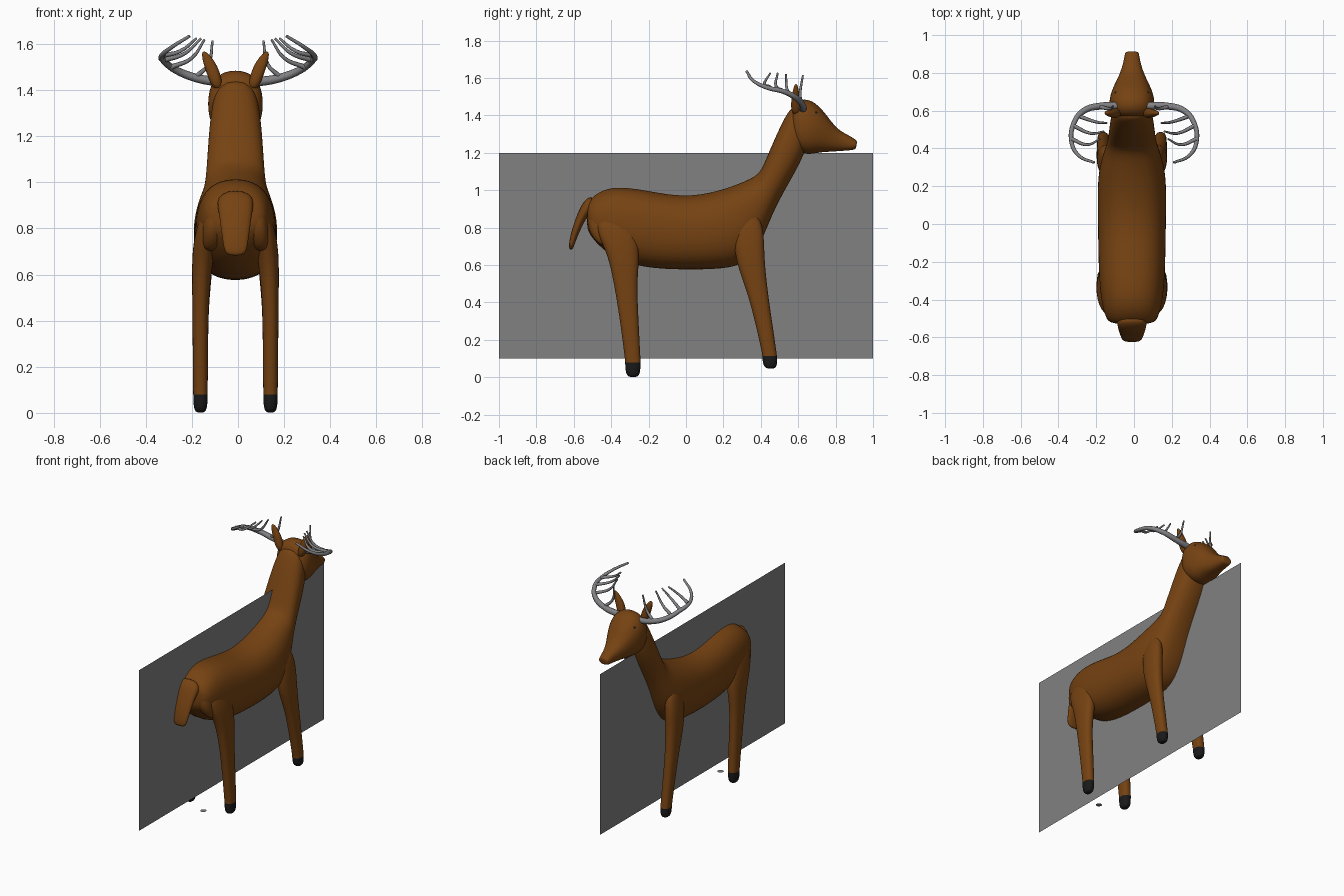
import bpy
import bmesh
import math
from mathutils import Vector

cube = bpy.data.objects.get("Cube")
if cube:
    bpy.data.objects.remove(cube, do_unlink=True)

MID = -0.011  # centre line of the animal


def make_material(name, colour):
    mat = bpy.data.materials.new(name)
    mat.use_nodes = True
    mat.diffuse_color = (*colour, 1)
    mat.node_tree.nodes["Principled BSDF"].inputs["Base Color"].default_value = (*colour, 1)
    return mat


brown = make_material("brown_coat", (0.18, 0.055, 0.006))
black = make_material("black", (0.01, 0.01, 0.01))
grey = make_material("antler_grey", (0.22, 0.22, 0.23))
board_grey = make_material("board_grey", (0.22, 0.22, 0.22))


def finish(name, bm, materials, smooth=True):
    """Turn a bmesh into a named object with its materials."""
    bmesh.ops.recalc_face_normals(bm, faces=bm.faces[:])
    mesh = bpy.data.meshes.new(name)
    bm.to_mesh(mesh)
    bm.free()
    for mat in materials:
        mesh.materials.append(mat)
    for poly in mesh.polygons:
        poly.use_smooth = smooth
    obj = bpy.data.objects.new(name, mesh)
    bpy.context.collection.objects.link(obj)
    return obj


def loft(name, sections, squareness=0.85, sides=16, materials=(brown,), dark_below=None):
    """Skin oval rings; each is (y, z, y, z, half width, centre x) across the side profile."""
    bm = bmesh.new()
    rings = []
    for y0, z0, y1, z1, half, cx in sections:
        low, high = Vector((0, y0, z0)), Vector((0, y1, z1))
        centre, axis = (low + high) / 2, (high - low) / 2
        ring = []
        for i in range(sides):
            a = math.tau * i / sides
            c, s = math.cos(a), math.sin(a)
            u = math.copysign(abs(c) ** squareness, c)
            v = math.copysign(abs(s) ** squareness, s)
            point = centre + axis * v
            point.x = MID + cx + half * u
            ring.append(bm.verts.new(point))
        rings.append(ring)
    for a, b in zip(rings, rings[1:]):
        for i in range(sides):
            j = (i + 1) % sides
            bm.faces.new((a[i], a[j], b[j], b[i]))
    bm.faces.new(rings[0])
    bm.faces.new(rings[-1])
    if dark_below is not None:
        for face in bm.faces:
            face.material_index = int(face.calc_center_median().z < dark_below)
    obj = finish(name, bm, materials)
    sub = obj.modifiers.new("smooth_skin", 'SUBSURF')
    sub.levels = sub.render_levels = 2
    return obj


def centred(rows):
    return [(*row, 0) for row in rows]


def tube(name, points, thick, thin, material):
    """Tapered round curve through the points."""
    data = bpy.data.curves.new(name, 'CURVE')
    data.dimensions = '3D'
    data.bevel_depth = 1
    data.bevel_resolution = 2
    data.use_fill_caps = True
    data.resolution_u = 5
    data.materials.append(material)
    spline = data.splines.new('BEZIER')
    spline.bezier_points.add(len(points) - 1)
    for i, (bp, point) in enumerate(zip(spline.bezier_points, points)):
        bp.co = point
        bp.handle_left_type = bp.handle_right_type = 'AUTO'
        bp.radius = thick + (thin - thick) * i / (len(points) - 1)
    obj = bpy.data.objects.new(name, data)
    bpy.context.collection.objects.link(obj)


# Trunk running from the rump up through the neck
loft("body_and_neck", centred([
    (-.53, .81, -.53, .92, .09),
    (-.52, .76, -.51, .96, .135),
    (-.42, .65, -.43, 1.02, .165),
    (-.25, .58, -.28, 1.02, .18),
    (0, .57, -.02, .96, .183),
    (.2, .575, .18, 1.0, .187),
    (.32, .6, .3, 1.045, .175),
    (.41, .73, .39, 1.085, .145),
    (.46, .87, .42, 1.15, .13),
    (.54, 1.02, .47, 1.27, .122),
    (.64, 1.19, .53, 1.4, .11),
    (.66, 1.32, .58, 1.47, .085)]))

# Head
loft("head", centred([
    (.56, 1.27, .56, 1.41, .07),
    (.585, 1.21, .58, 1.475, .115),
    (.65, 1.185, .65, 1.5, .126),
    (.71, 1.2, .73, 1.44, .105),
    (.77, 1.205, .8, 1.33, .068),
    (.84, 1.21, .87, 1.295, .045),
    (.9, 1.215, .91, 1.27, .038),
    (.91, 1.225, .915, 1.26, .032)]))

# Tail
loft("tail", centred([
    (-.49, .86, -.49, .98, .08),
    (-.52, .87, -.55, .95, .08),
    (-.55, .82, -.595, .84, .068),
    (-.59, .73, -.625, .74, .055),
    (-.605, .68, -.627, .68, .045)]))

for side, word in ((1, "left"), (-1, "right")):
    # Legs with dark hooves
    loft(word + "_hind_leg", [
        (-.49, .88, -.3, .9, .03, side * .115),
        (-.475, .76, -.25, .74, .05, side * .135),
        (-.42, .66, -.25, .6, .045, side * .145),
        (-.385, .5, -.262, .5, .036, side * .152),
        (-.35, .28, -.252, .28, .034, side * .152),
        (-.328, .1, -.243, .1, .032, side * .152),
        (-.326, .09, -.242, .09, .032, side * .152),
        (-.325, .02, -.243, .02, .031, side * .152),
        (-.305, 0, -.262, 0, .018, side * .152)],
        materials=(brown, black), dark_below=.094)
    loft(word + "_front_leg", [
        (.26, .88, .38, .9, .03, side * .12),
        (.25, .74, .42, .78, .045, side * .138),
        (.27, .6, .418, .66, .045, side * .143),
        (.33, .45, .435, .47, .035, side * .152),
        (.38, .25, .468, .25, .034, side * .152),
        (.405, .13, .485, .13, .032, side * .152),
        (.407, .12, .486, .12, .032, side * .152),
        (.41, .065, .49, .065, .031, side * .152),
        (.43, .045, .475, .045, .018, side * .152)],
        materials=(brown, black), dark_below=.124)

    # Buttock beside the tail
    loft(word + "_buttock", [
        (-.5, .93, -.44, .93, .03, side * .08),
        (-.53, .85, -.4, .85, .05, side * .09),
        (-.52, .77, -.4, .77, .045, side * .1),
        (-.46, .7, -.4, .7, .03, side * .11)])

    # Ear
    loft(word + "_ear", [
        (.56, 1.4, .62, 1.4, .025, side * .075),
        (.56, 1.48, .61, 1.48, .032, side * .097),
        (.57, 1.53, .605, 1.53, .027, side * .118),
        (.58, 1.57, .595, 1.57, .01, side * .137)], sides=10)

    # Eye
    bm = bmesh.new()
    bmesh.ops.create_uvsphere(bm, u_segments=12, v_segments=8, radius=.016)
    bmesh.ops.translate(bm, verts=bm.verts[:], vec=(MID + side * .077, .69, 1.41))
    finish(word + "_eye", bm, [black])

    # Antler: one sweeping beam and its upright tines
    beam = [(.07, .625, 1.435), (.17, .625, 1.45), (.265, .6, 1.485), (.32, .53, 1.525),
            (.33, .43, 1.55), (.29, .36, 1.585), (.21, .325, 1.635)]
    tube(word + "_antler_beam", [(side * x, y, z) for x, y, z in beam], .021, .007, grey)
    tines = [((.18, .62, 1.46), (.13, .61, 1.51), (.11, .625, 1.615)),
             ((.29, .57, 1.5), (.2, .54, 1.54), (.145, .535, 1.62)),
             ((.32, .52, 1.53), (.23, .48, 1.56), (.16, .49, 1.625)),
             ((.33, .45, 1.55), (.25, .42, 1.57), (.18, .45, 1.625))]
    for i, tine in enumerate(tines):
        tube(f"{word}_antler_tine_{i + 1}", [(side * x, y, z) for x, y, z in tine],
             .011, .005, grey)

# Thin upright board through the animal
bm = bmesh.new()
corners = [(-1, .1), (1, .1), (1, 1.2), (-1, 1.2)]
bm.faces.new([bm.verts.new((-.05, y, z)) for y, z in corners])
finish("upright_board", bm, [board_grey], smooth=False)

# Small flat disc on the ground
bm = bmesh.new()
bmesh.ops.create_circle(bm, cap_ends=True, segments=12, radius=.02)
bmesh.ops.translate(bm, verts=bm.verts[:], vec=(-.01, -.36, .005))
finish("ground_disc", bm, [grey], smooth=False)
